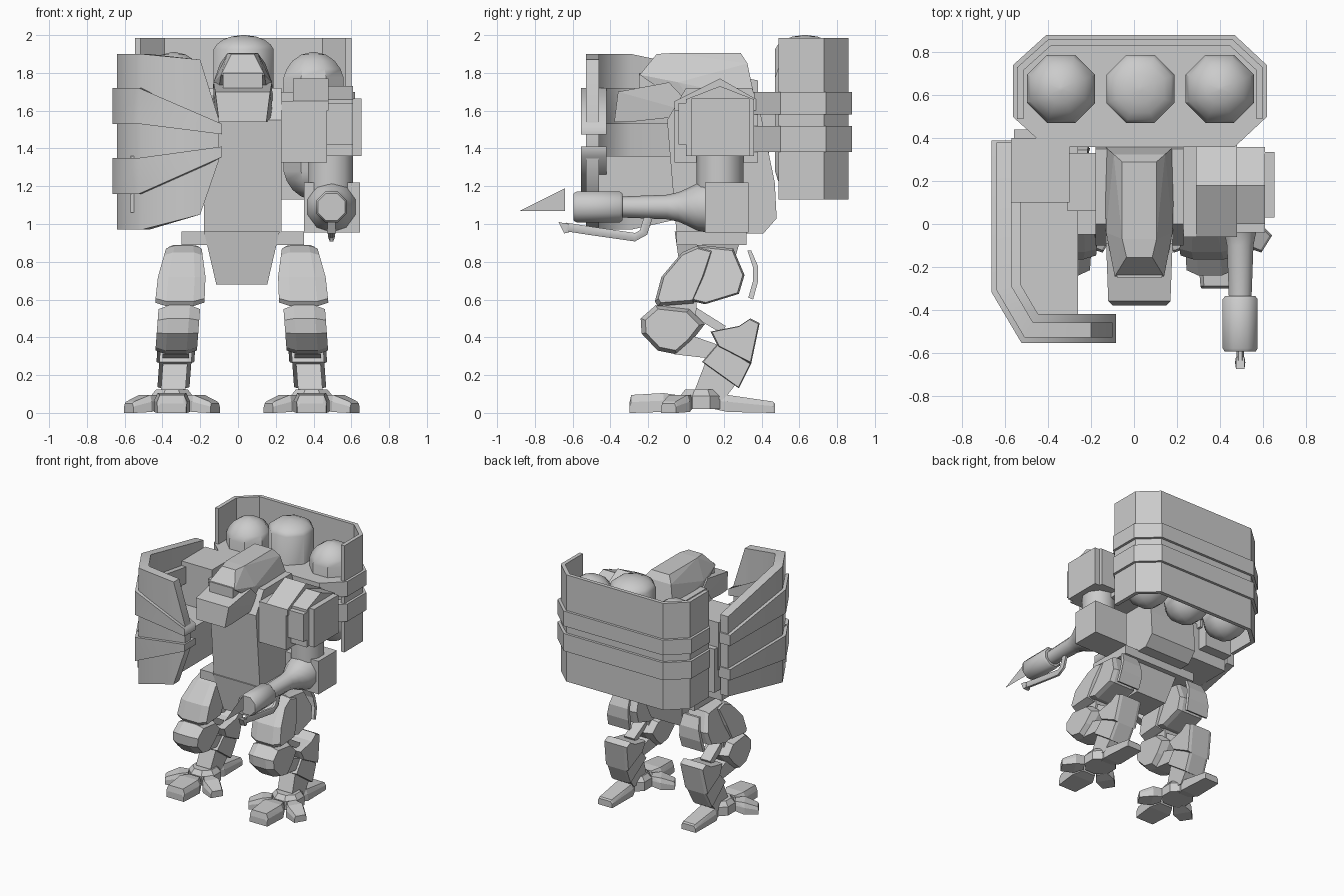
import bpy, bmesh, math
from mathutils import Vector

if "Cube" in bpy.data.objects:
    bpy.data.objects.remove(bpy.data.objects["Cube"])

CX = 0.02  # symmetry plane of the walker


def mesh(name, verts, faces, smooth=None):
    bm = bmesh.new()
    vs = [bm.verts.new(v) for v in verts]
    for f in faces:
        bm.faces.new([vs[i] for i in f])
    return finish(name, bm, smooth)


def finish(name, bm, smooth=None):
    bmesh.ops.recalc_face_normals(bm, faces=bm.faces)
    me = bpy.data.meshes.new(name)
    bm.to_mesh(me)
    bm.free()
    ob = bpy.data.objects.new(name, me)
    bpy.context.collection.objects.link(ob)
    if smooth:
        bpy.ops.object.select_all(action='DESELECT')
        ob.select_set(True)
        bpy.context.view_layer.objects.active = ob
        bpy.ops.object.shade_smooth_by_angle(angle=math.radians(smooth))
    return ob


def loft(name, rings, smooth=None):
    n = len(rings[0])
    faces = [list(range(n)), list(range((len(rings) - 1) * n, len(rings) * n))]
    for r in range(len(rings) - 1):
        for i in range(n):
            j = (i + 1) % n
            faces.append((r * n + i, r * n + j, (r + 1) * n + j, (r + 1) * n + i))
    return mesh(name, [p for r in rings for p in r], faces, smooth)


def hull(name, pts):
    bm = bmesh.new()
    for p in pts:
        bm.verts.new(p)
    bmesh.ops.convex_hull(bm, input=bm.verts)
    bmesh.ops.delete(bm, geom=[v for v in bm.verts if not v.link_faces], context='VERTS')
    bmesh.ops.dissolve_limit(bm, angle_limit=0.02, verts=bm.verts, edges=bm.edges)
    return finish(name, bm)


def box(name, x, y, z):
    return hull(name, [(a, b, c) for a in x for b in y for c in z])


def side_ring(prof, x, k=1.0):
    # side profile (y, z) placed at x, shrunk about its middle
    my = sum(p[0] for p in prof) / len(prof)
    mz = sum(p[1] for p in prof) / len(prof)
    return [(x, my + (y - my) * k, mz + (z - mz) * k) for y, z in prof]


def slab(name, prof, x, w, flat=1.0, k=1.0):
    # extruded side profile, with chamfered flanks when flat < 1
    xs = [(-w, k), (-w * flat, 1), (w * flat, 1), (w, k)] if flat < 1 else [(-w, 1), (w, 1)]
    return loft(name, [side_ring(prof, x + d, s) for d, s in xs])


def lathe(name, prof, centre, axis, n=8, smooth=40):
    rings = []
    for r, t in prof:
        ring = []
        for i in range(n):
            a = math.tau * (i + 0.5) / n
            u, v = r * math.cos(a), r * math.sin(a)
            ring.append((centre[0] + u, centre[1] + v, t) if axis == 'Z'
                        else (centre[0] + u, t, centre[1] + v))
        rings.append(ring)
    return loft(name, rings, smooth)


def ribbon(name, path, th, out=0.0, smooth=None):
    # bent plate following a plan path of (x, y, z_low, z_high); left of path is inside
    rings = []
    for i, (x, y, lo, hi) in enumerate(path):
        ns = []
        for a, b in ((i - 1, i), (i, i + 1)):
            if a >= 0 and b < len(path):
                d = (Vector(path[b][:2]) - Vector(path[a][:2])).normalized()
                ns.append(Vector((-d.y, d.x)))
        n = (ns[0] + ns[-1]) / (1 + ns[0].dot(ns[-1]))
        o = Vector((x, y)) - n * out
        q = Vector((x, y)) + n * th
        rings.append([(o.x, o.y, lo), (o.x, o.y, hi), (q.x, q.y, hi), (q.x, q.y, lo)])
    return loft(name, rings, smooth)


# Torso, pelvis and belly
torso = [(-0.05, .95), (.41, .95), (.48, 1.03), (.47, 1.22), (.4, 1.56), (.35, 1.72), (0, 1.72), (-.1, 1.55)]
slab("torso", torso, 0.025, 0.205)
box("pelvis", (-.3, .35), (-.05, .32), (.89, .96))
hull("belly", [(CX + s * w, y, z) for s in (-1, 1)
               for w, y, z in ((.2, -.06, .96), (.2, .3, .96), (.135, -.02, .68), (.135, .22, .68))])

# Head: ridged upper hull, recessed visor and jaw
hull("head_hull", [(.025 + s * w, y, z) for s in (-1, 1) for w, y, z in (
    (.08, -.07, 1.905), (.08, .29, 1.905), (.06, -.155, 1.9), (.115, -.245, 1.79), (.13, -.1, 1.77),
    (.155, -.04, 1.75), (.165, .365, 1.66), (.12, .325, 1.85), (.15, .07, 1.57), (.165, .33, 1.57))])
box("visor", (-.08, .13), (-.25, .05), (1.62, 1.8))
hull("jaw", [(.025 + s * w, y, z) for s in (-1, 1) for w, y, z in (
    (.125, -.38, 1.54), (.145, -.36, 1.7), (.155, -.09, 1.75), (.16, .07, 1.58), (.13, -.3, 1.54))])

# Tank pack: three domed tanks, clamp bands and outer shell
dome = [(.01, .0), (.07, .015), (.12, .05), (.155, .1), (.172, .15)]
for name, x, top, k in (("tank_left", -.34, 1.91, .9), ("tank_middle", .03, 2.0, .5), ("tank_right", .4, 1.91, .9)):
    prof = [(r, 1.13 + t) for r, t in dome] + [(r, top - t * k) for r, t in reversed(dome)]
    lathe(name, prof, (x, .63), 'Z')
octo = [(-.565, .5), (-.565, .74), (-.41, .88), (.47, .88), (.62, .74), (.62, .5), (.47, .36), (-.41, .36)]
for name, lo, hi in (("tank_band_lower", 1.38, 1.52), ("tank_band_upper", 1.58, 1.7)):
    loft(name, [[(x, y, z) for x, y in octo] for z in (lo, hi)])
plan = [(.6, .49), (.6, .73), (.46, .86), (-.4, .86), (-.545, .73), (-.545, .49)]
ribbon("tank_shell", [(x, y, 1.13, 1.985) for x, y in plan], .03)
box("tank_mount", (-.12, .17), (.3, .5), (1.38, 1.58))

# Shield: bent plate with two fanned ribs
ribbon("shield_plate", [(-.64, .38, 1.12, 1.76), (-.64, -.31, .97, 1.9), (-.51, -.53, .97, 1.9),
                        (-.2, -.53, 1.05, 1.87), (-.1, -.53, 1.34, 1.55)], .07, 0, 65)
for name, r, m, e in (("shield_rib_upper", (1.535, 1.62), (1.53, 1.72), (1.475, 1.53)),
                      ("shield_rib_lower", (1.26, 1.345), (1.16, 1.35), (1.355, 1.41))):
    ribbon(name, [(-.64, .39, *r), (-.64, -.31, *m), (-.51, -.53, *m), (-.085, -.53, *e)], .11, .025, 65)

# Left arm behind the shield
box("left_shoulder", (-.57, -.3), (.1, .4), (1.32, 1.7))
box("left_shoulder_link", (-.31, -.15), (.06, .33), (1.36, 1.64))
box("left_forearm", (-.57, -.26), (-.46, .36), (1.06, 1.36))
box("left_forearm_tail", (-.56, -.32), (.3, .44), (1.15, 1.5))

# Right shoulder and elbow
box("right_shoulder", (.23, .47), (-.06, .38), (1.325, 1.65))
slab("right_shoulder_ridge", [(-.06, 1.6), (.39, 1.6), (.39, 1.65), (.18, 1.77), (-.06, 1.65)], .385, .095)
slab("right_shoulder_outer", [(.0, 1.36), (.36, 1.36), (.36, 1.66), (.18, 1.73), (.0, 1.66)], .53, .08)
box("right_shoulder_cap", (.58, .655), (.03, .335), (1.36, 1.665))
box("right_shoulder_plate", (.44, .61), (-.04, .05), (1.42, 1.64))
lathe("right_upper_arm", [(.125, 1.18), (.125, 1.38)], (.49, .18), 'Z', 10, 50)
box("right_elbow", (.35, .645), (.1, .33), (.955, 1.22))

# Flame projector with flared barrel, muzzle, single-sheet flame blade and pilot pipe
lathe("flame_barrel", [(.135, .11), (.125, .06), (.1, .01), (.078, -.04), (.065, -.1), (.055, -.36)],
      (.495, 1.09), 'Y', 10, 50)
lathe("flame_muzzle", [(.075, -.335), (.088, -.35), (.088, -.58), (.078, -.595)], (.495, 1.09), 'Y', 8, 50)
mesh("flame_blade", [(.495, -.88, 1.07), (.495, -.64, 1.07), (.495, -.64, 1.19)], [(0, 1, 2)])
pipe = [(-.64, .985), (-.5, .963), (-.27, .93), (-.225, .955), (-.195, 1.05)]
rings = []
for i, (y, z) in enumerate(pipe):
    a, b = pipe[max(i - 1, 0)], pipe[min(i + 1, len(pipe) - 1)]
    t = Vector((b[0] - a[0], b[1] - a[1])).normalized()
    rings.append([(.495 + .018 * math.cos(q), y - t.y * .026 * math.sin(q), z + t.x * .026 * math.sin(q))
                  for q in (k * math.tau / 6 for k in range(6))])
loft("pilot_pipe", rings, 50)
hull("pilot_nozzle", [(.495 + s * w, y, z) for s in (-1, 1)
                      for w, y, z in ((.02, -.675, 1.01), (.024, -.645, .95), (.02, -.62, .955), (.02, -.62, 1.0))])

# Legs: (part, side profile, half width, flat share, flank shrink)
leg_parts = [
    ("thigh_front", [(-.165, .59), (-.13, .72), (-.02, .85), (.07, .89), (.15, .87), (.1, .72), (.04, .58), (-.15, .565)],
     .13, .55, .88),
    ("thigh_rear", [(.06, .89), (.25, .87), (.31, .73), (.28, .63), (.1, .575), (.0, .6)], .115, .7, .93),
    ("thigh_skirt", [(.325, .86), (.345, .86), (.38, .78), (.38, .69), (.355, .6), (.33, .61), (.355, .7), (.355, .77)],
     .095, 1, 1),
    ("knee", [(-.24, .5), (-.16, .57), (.02, .55), (.1, .47), (.03, .38), (-.05, .31), (-.15, .33), (-.235, .42)],
     .11, .5, .84),
    ("knee_joint", [(-.12, .47), (-.1, .64), (.06, .64), (.05, .47)], .06, 1, 1),
    ("leg_strut", [(.02, .52), (.05, .56), (.21, .46), (.19, .42)], .045, 1, 1),
    ("shin_link", [(-.06, .31), (.0, .42), (.2, .35), (.2, .28)], .07, 1, 1),
    ("shank_upper", [(.13, .43), (.28, .46), (.34, .5), (.39, .475), (.345, .26), (.17, .35)], .1, .75, .94),
    ("shank_lower", [(.17, .37), (.345, .26), (.28, .13), (.085, .27)], .085, .75, .95),
    ("ankle", [(.1, .26), (.27, .16), (.2, .07), (.05, .07), (.05, .13)], .065, 1, 1),
]
toes = [("front_toe", 0, .35, .095, .08), ("side_toe_outer", 58, .27, .07, .05),
        ("side_toe_inner", -58, .27, .07, .05), ("heel_toe", 180, .42, .075, .065)]
for side, s in (("left", -1), ("right", 1)):
    for name, prof, w, flat, k in leg_parts:
        ob = slab(f"{side}_{name}", prof, 0, w, flat, k)
        for v in ob.data.vertices:  # narrow the hip, lean the leg outwards toward the foot
            v.co.x *= 1 - 1.6 * max(0, v.co.z - .7)
            v.co.x += CX + s * (.372 - .075 * v.co.z)
    fx, fy = CX + s * .37, .05
    lathe(f"{side}_foot_hub", [(.12, .02), (.12, .09), (.09, .125)], (fx, fy + .03), 'Z', 8, 20)
    for name, ang, length, w0, w1 in toes:
        a = math.radians(ang)
        d, p = Vector((s * math.sin(a), -math.cos(a))), Vector((math.cos(a), s * math.sin(a)))
        front = ang == 0
        pts = []
        for t, w, lo, hi in ((.1, w0 * .6, .02, .095), (.17, w0, .005, .095 + .01 * front),
                             (length - .01, w1, 0, .06 + .035 * front), (length, w1 * .95, 0, .05)):
            for e in (-1, 1):
                q = Vector((fx, fy)) + d * t + p * (e * w)
                r = Vector((fx, fy)) + d * t + p * (e * w * .8)
                pts += [(q.x, q.y, lo), (q.x, q.y, lo + (hi - lo) * .6), (r.x, r.y, hi)]
        hull(f"{side}_{name}", pts)
